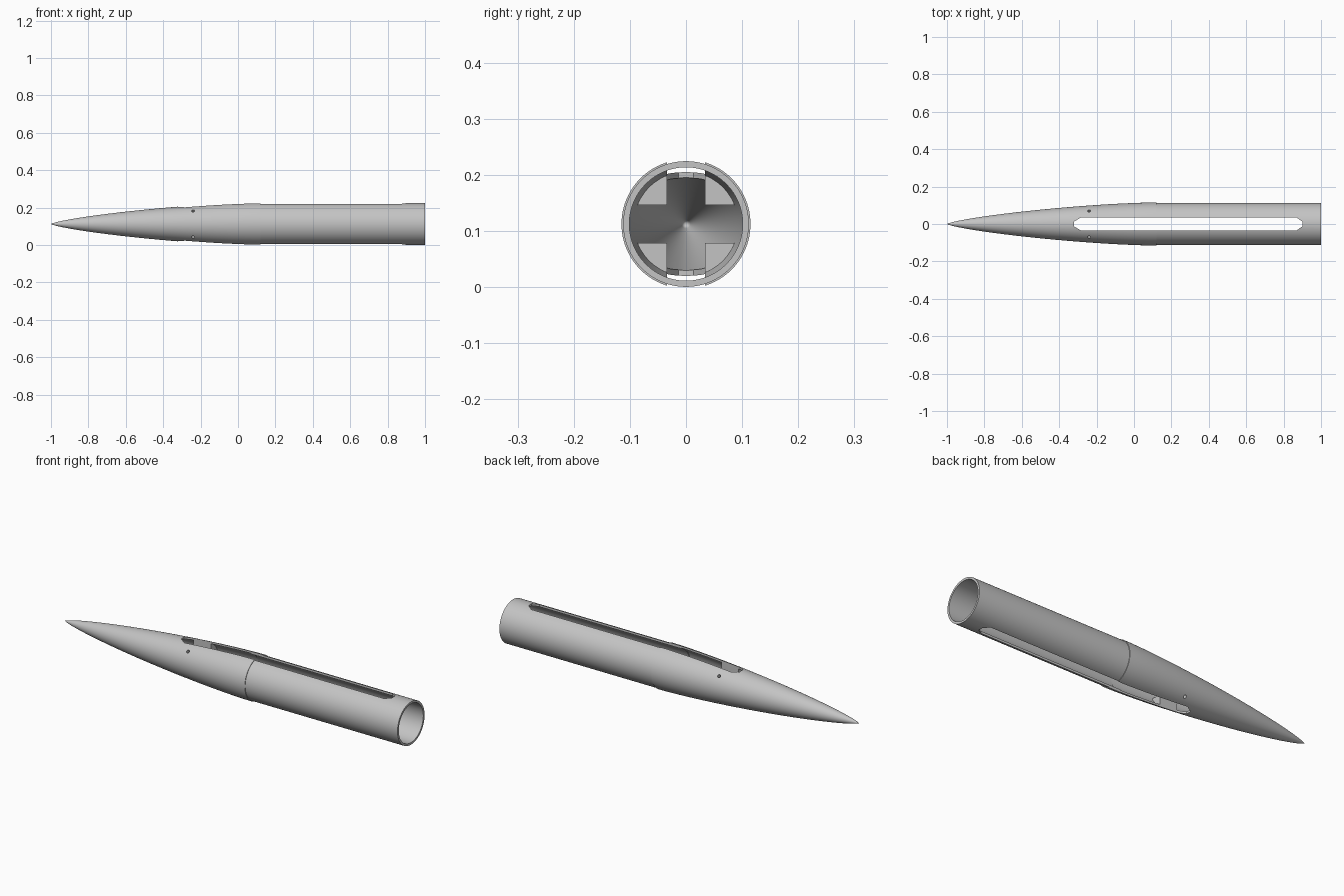
import bpy, bmesh, math
from mathutils import Matrix, Vector

if "Cube" in bpy.data.objects:
    bpy.data.objects.remove(bpy.data.objects["Cube"])

AXIS_Z = 0.1125
NOSE_R, NOSE_START, NOSE_END = 0.115, -1.0, 0.12
WALL = 0.01
SLOT = 0.034

grey = bpy.data.materials.new("light grey")
grey.use_nodes = True
grey.diffuse_color = (0.55, 0.55, 0.55, 1)
grey.node_tree.nodes["Principled BSDF"].inputs["Base Color"].default_value = (0.55, 0.55, 0.55, 1)


def add_object(name, bm):
    bmesh.ops.recalc_face_normals(bm, faces=bm.faces)
    mesh = bpy.data.meshes.new(name)
    bm.to_mesh(mesh)
    bm.free()
    mesh.materials.append(grey)
    ob = bpy.data.objects.new(name, mesh)
    bpy.context.collection.objects.link(ob)
    return ob


def lathe(name, profile, steps=96):
    """Revolve a closed (x, radius) outline about the long axis."""
    bm = bmesh.new()
    verts = [bm.verts.new((x, 0, AXIS_Z + r)) for x, r in profile]
    edges = [bm.edges.new((a, b)) for a, b in zip(verts, verts[1:] + verts[:1])
             if abs(a.co.z - AXIS_Z) + abs(b.co.z - AXIS_Z) > 1e-6]
    bmesh.ops.spin(bm, geom=verts + edges, cent=(0, 0, AXIS_Z), axis=(1, 0, 0),
                   angle=math.tau, steps=steps)
    bmesh.ops.remove_doubles(bm, verts=bm.verts, dist=1e-5)
    return add_object(name, bm)


def prism(name, outline, z0, z1):
    """Extrude an (x, y) outline upward."""
    bm = bmesh.new()
    face = bm.faces.new([bm.verts.new((x, y, z0)) for x, y in outline])
    top = bmesh.ops.extrude_face_region(bm, geom=[face])["geom"]
    bmesh.ops.translate(bm, vec=(0, 0, z1 - z0),
                        verts=[v for v in top if isinstance(v, bmesh.types.BMVert)])
    return add_object(name, bm)


def cut(ob, cutters):
    for c in cutters:
        mod = ob.modifiers.new("cut", 'BOOLEAN')
        mod.operation, mod.solver, mod.object = 'DIFFERENCE', 'EXACT', c
    dg = bpy.context.evaluated_depsgraph_get()
    mesh = bpy.data.meshes.new_from_object(ob.evaluated_get(dg))
    ob.modifiers.clear()
    ob.data = mesh


def nose_radius(x):
    t = min(1, max(0, (x - NOSE_START) / 1.1))
    a = math.acos(1 - 2 * t)
    return NOSE_R * math.sqrt(max(0, a - math.sin(2 * a) / 2) / math.pi)


# Hollow nose with a slender curved profile
length = NOSE_END - NOSE_START
outer = [NOSE_START + length * (i / 40) ** 1.5 for i in range(41)]
inner = [x for x in reversed(outer) if x > -0.945]
nose = lathe("nose_cone", [(x, nose_radius(x)) for x in outer]
             + [(x, nose_radius(x) - WALL) for x in inner] + [(-0.965, 0)])

# Straight tube, its front end tucked inside the nose
tube = lathe("body_tube", [(0.05, 0.112), (1, 0.112), (1, 0.101), (0.05, 0.101)])

# Mounting block inside the nose, later split into four corners
X0, X1 = -0.28, -0.18
stations = [X0 + (X1 - X0) * i / 5 for i in range(6)]
block = lathe("mounting_blocks", [(X0, 0)]
              + [(x, nose_radius(x) - WALL + 0.002) for x in stations] + [(X1, 0)])

# Long slot through top and bottom with bevelled ends
half = [(-0.32, 0.013), (-0.285, SLOT), (0.87, SLOT), (0.9, 0.013)]
slot = prism("slot_cutter", half + [(x, -y) for x, y in reversed(half)], -0.1, 0.4)

# Crosswise channel that splits the block
channel = prism("channel_cutter", [(-0.4, -0.2), (0, -0.2), (0, 0.2), (-0.4, 0.2)],
                AXIS_Z - SLOT, AXIS_Z + SLOT)

# Four diagonal screw holes
holes = bmesh.new()
for i in range(4):
    turn = Matrix.Rotation(math.radians(45 + 90 * i), 4, 'X')
    place = Matrix.Translation(Vector((-0.24, 0, AXIS_Z))) @ turn @ Matrix.Translation((0, 0, 0.09))
    bmesh.ops.create_cone(holes, cap_ends=True, segments=20, radius1=0.008,
                          radius2=0.008, depth=0.11, matrix=place)
screws = add_object("screw_hole_cutter", holes)

cut(nose, [slot, screws])
cut(tube, [slot])
cut(block, [slot, channel, screws])
for c in (slot, channel, screws):
    bpy.data.objects.remove(c)

# Smooth curved walls, sharp cut edges
bpy.ops.object.select_all(action='DESELECT')
for ob in (nose, tube, block):
    ob.select_set(True)
bpy.context.view_layer.objects.active = nose
bpy.ops.object.shade_smooth_by_angle(angle=math.radians(30))
